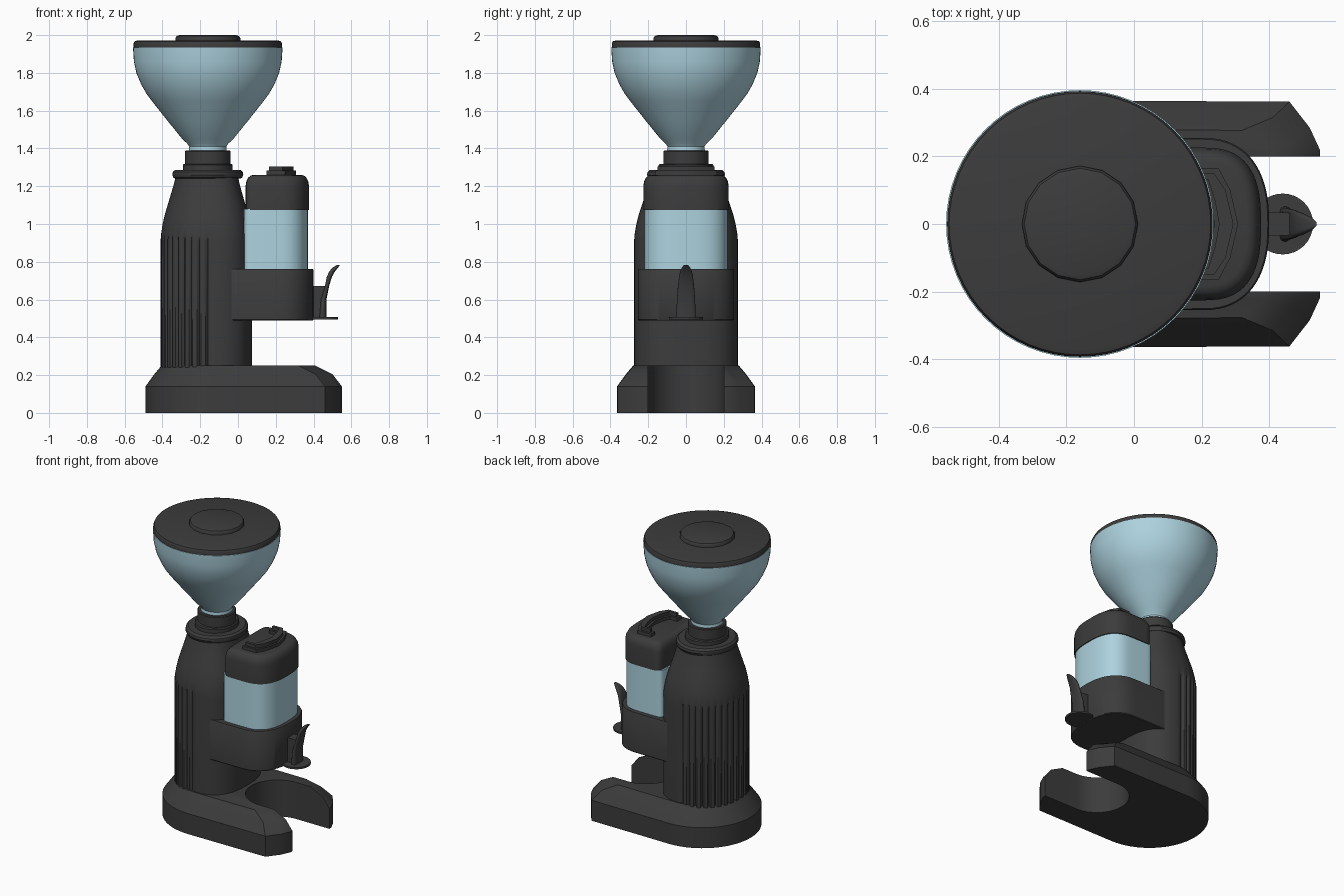
import bpy, bmesh
from math import sin, cos, pi, radians

if "Cube" in bpy.data.objects:
    bpy.data.objects.remove(bpy.data.objects["Cube"])


def material(name, rgb):
    m = bpy.data.materials.new(name)
    m.diffuse_color = (*rgb, 1)
    m.use_nodes = True
    m.node_tree.nodes["Principled BSDF"].inputs["Base Color"].default_value = m.diffuse_color
    return m


DARK = material("dark_plastic", (0.045, 0.045, 0.045))
GLASS = material("blue_glass", (0.42, 0.65, 0.74))
CX = -0.16  # axis of body and hopper


def loft(name, rings, mat=DARK, angle=35):
    """Skin a stack of closed rings and cap both ends."""
    bm = bmesh.new()
    vs = [[bm.verts.new(p) for p in r] for r in rings]
    n = len(vs[0])
    for a, b in zip(vs, vs[1:]):
        for i in range(n):
            j = (i + 1) % n
            bm.faces.new((a[i], a[j], b[j], b[i]))
    bm.faces.new(vs[0][::-1])
    bm.faces.new(vs[-1])
    bmesh.ops.recalc_face_normals(bm, faces=bm.faces)
    me = bpy.data.meshes.new(name)
    bm.to_mesh(me)
    bm.free()
    me.materials.append(mat)
    ob = bpy.data.objects.new(name, me)
    bpy.context.collection.objects.link(ob)
    bpy.ops.object.select_all(action='DESELECT')
    ob.select_set(True)
    bpy.context.view_layer.objects.active = ob
    bpy.ops.object.shade_smooth_by_angle(angle=radians(angle))
    return ob


def oval(cx, back, front, hy, z, nb=2, nf=2, count=64):
    """Ring with a different superellipse on its back (-x) and front (+x) half."""
    pts = []
    for i in range(count):
        t = 2 * pi * i / count
        c, s = cos(t), sin(t)
        n, r = (nf, front) if c > 0 else (nb, back)
        x = r * abs(c) ** (2 / n) * (1 if c > 0 else -1)
        y = hy * abs(s) ** (2 / n) * (1 if s > 0 else -1)
        pts.append((cx + x, y, z))
    return pts


def lathe(name, profile, cx=CX, mat=DARK, count=64, sy=1.0):
    return loft(name, [oval(cx, r, r, r * sy, z, count=count) for z, r in profile], mat)


# Forked base: rounded back, two prongs, chamfered upper edge
def base_ring(z, side, front):
    half = [(-0.125 - (0.365 - side) * cos(t), (0.365 - side) * sin(t))
            for t in (pi / 2 * i / 16 for i in range(17))]
    half += [(x - front, max(y - side, lim)) for x, y, lim in
             ((0.46, 0.362, 0.25), (0.52, 0.285, 0.225), (0.55, 0.22, 0.206), (0.55, 0.2, 0.2))]
    half += [(0.3 - 0.2 * sin(t), 0.2 * cos(t)) for t in (pi / 2 * i / 14 for i in range(15))]
    ring = half + [(x, -y) for x, y in half[-2:0:-1]]
    return [(x, y, z) for x, y in ring]


loft("base", [base_ring(*l) for l in
              ((0, 0, 0), (0.14, 0, 0), (0.205, 0.047, 0.05), (0.25, 0.085, 0.14))])


# Bottle-shaped body with flutes around the back and sides
def body_ring(z, k, groove=0.0):
    pts = oval(CX, 0.25 * k, 0.235 * k, 0.275 * k, z, 2.1, 2.7, 144)
    for i, (x, y, _) in enumerate(pts):
        if i % 4 == 0 and 34 <= i <= 110:
            f = 1 - groove / 0.26
            pts[i] = (CX + (x - CX) * f, y * f, z)
    return pts


loft("body", [body_ring(*l) for l in (
    (0.24, 1, 0.014), (0.91, 1, 0.014), (0.945, 0.99), (1.0, 0.955), (1.05, 0.91),
    (1.1, 0.85), (1.15, 0.79), (1.2, 0.73), (1.25, 0.68))], angle=40)

# Collar and neck
lathe("collar", [(1.24, 0.17), (1.245, 0.182), (1.26, 0.188), (1.275, 0.185), (1.287, 0.172)], sy=1.1)
lathe("collar_step", [(1.28, 0.132), (1.312, 0.132), (1.318, 0.126)], sy=1.1)
lathe("neck", [(1.3, 0.12), (1.385, 0.12), (1.39, 0.115)])

# Hopper, lid and lid knob
lathe("hopper", [(1.385, 0.1), (1.41, 0.098), (1.425, 0.108), (1.45, 0.135), (1.55, 0.216),
                 (1.65, 0.295), (1.69, 0.325), (1.74, 0.353), (1.8, 0.378), (1.86, 0.391),
                 (1.935, 0.396)], mat=GLASS)
lathe("hopper_lid", [(1.93, 0.385), (1.932, 0.393), (1.955, 0.393), (1.967, 0.387), (1.972, 0.37)])
lathe("lid_knob", [(1.965, 0.172), (1.985, 0.172), (1.995, 0.165), (2.0, 0.15)], count=16)

# Holder, canister and canister cap share one D-shaped outline
loft("holder", [oval(0.2, 0.255, f, hy, z, 40, 2.4) for z, f, hy in
                ((0.49, 0.197, 0.25), (0.495, 0.2, 0.255), (0.755, 0.2, 0.255), (0.762, 0.196, 0.251))])
loft("canister", [oval(0.2, 0.17, 0.17, 0.22, z, 12, 2.7) for z in (0.75, 1.08)], GLASS)
loft("canister_cap", [oval(0.2, 0.16 - d, 0.176 - d, 0.226 - d, z, 9, 2.7) for z, d in
                      ((1.075, 0), (1.2, 0), (1.225, 0.004), (1.245, 0.014), (1.256, 0.026), (1.26, 0.042))])


# Stepped C-shaped grip on the cap
def grip(name, z0, z1, d):
    outer = [(0.15 + d, 0.165 - d), (0.25 - d, 0.165 - d), (0.285 - d, 0.1), (0.308 - d, 0)]
    inner = [(0.238 + d, 0), (0.225 + d, 0.07), (0.205 + d, 0.118 + d), (0.15 + d, 0.118 + d)]
    half = outer + inner
    # walk the outer edge, then return along the inner edge
    ring = [(x, -y) for x, y in outer[:-1]] + [(x, y) for x, y in outer[::-1]]
    ring += [(x, y) for x, y in inner[::-1]] + [(x, -y) for x, y in inner[1:]]
    return loft(name, [[(x, y, z) for x, y in ring] for z in (z0, z1)])


grip("cap_grip_lower", 1.25, 1.282, 0)
grip("cap_grip_upper", 1.275, 1.305, 0.014)

# Lever in front of the holder: disc, stem and curved tapering blade
lathe("lever_disc", [(0.495, 0.09), (0.507, 0.09)], cx=0.44, count=32)
loft("lever_stem", [oval(0.42, 0.04, 0.046, 0.034, z, 20, 8, 32) for z in (0.5, 0.66, 0.672)])
loft("lever_blade", [oval((a + b) / 2, (b - a) / 2, (b - a) / 2, hy, z, 4, 2.5, 24)
                     for z, a, b, hy in (
    (0.5, 0.43, 0.468, 0.052), (0.6, 0.438, 0.468, 0.048), (0.67, 0.46, 0.482, 0.043),
    (0.72, 0.47, 0.497, 0.037), (0.75, 0.484, 0.514, 0.031), (0.77, 0.502, 0.53, 0.022),
    (0.784, 0.526, 0.54, 0.01))], angle=50)
